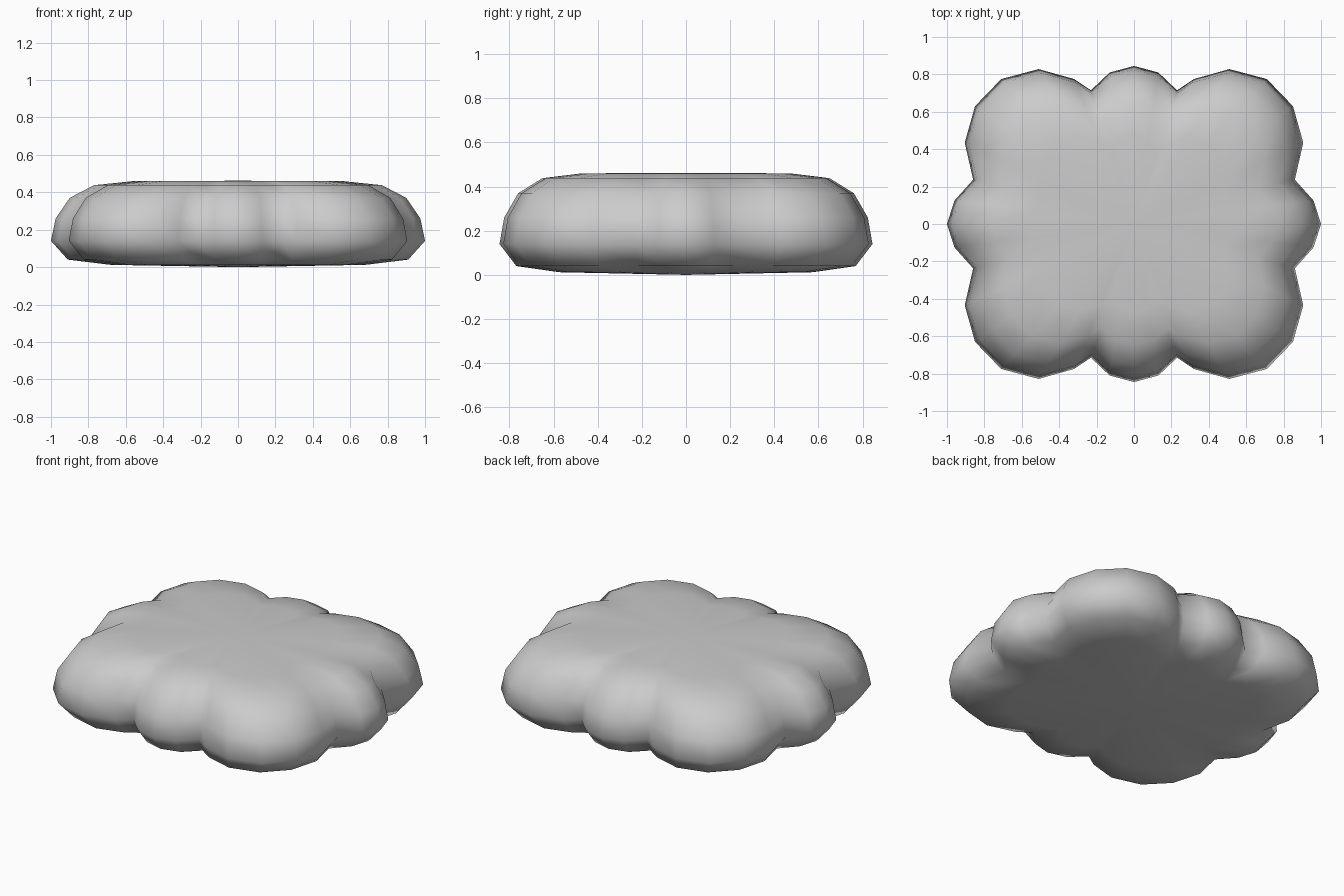
import bpy
import bmesh

cube = bpy.data.objects.get("Cube")
if cube:
    bpy.data.objects.remove(cube, do_unlink=True)

# Single soft grey
grey = bpy.data.materials.new("soft grey")
grey.use_nodes = True
colour = (0.6, 0.6, 0.6, 1.0)
grey.diffuse_color = colour
grey.node_tree.nodes["Principled BSDF"].inputs["Base Color"].default_value = colour

# One quarter of the lobed outline, from the back lobe round to the left lobe
quarter = [(0, .845), (.13, .81), (.23, .715), (.32, .775), (.51, .828), (.71, .775),
           (.85, .63), (.905, .435), (.86, .237), (.96, .125), (1, 0)]
half = quarter + [(x, -y) for x, y in reversed(quarter[:-1])]
outline = half + [(-x, y) for x, y in reversed(half[1:-1])]

# Rounded side profile: outline scale and height, bottom to top
profile = [(.68, .012), (.91, .04), (1, .14), (.975, .26), (.9, .37), (.77, .438), (.56, .46)]

bm = bmesh.new()
rings = [[bm.verts.new((x * s, y * s, z)) for x, y in outline] for s, z in profile]
count = len(outline)
for low, high in zip(rings, rings[1:]):
    for i in range(count):
        j = (i + 1) % count
        bm.faces.new((low[i], low[j], high[j], high[i]))

# Nearly flat caps
for ring, z in ((rings[0], 0.0), (rings[-1], .462)):
    centre = bm.verts.new((0, 0, z))
    for i in range(count):
        bm.faces.new((ring[i], ring[(i + 1) % count], centre))

bmesh.ops.recalc_face_normals(bm, faces=bm.faces)
for face in bm.faces:
    face.smooth = True
mesh = bpy.data.meshes.new("cloud_body")
bm.to_mesh(mesh)
bm.free()
mesh.materials.append(grey)
cloud = bpy.data.objects.new("cloud_body", mesh)
bpy.context.collection.objects.link(cloud)
